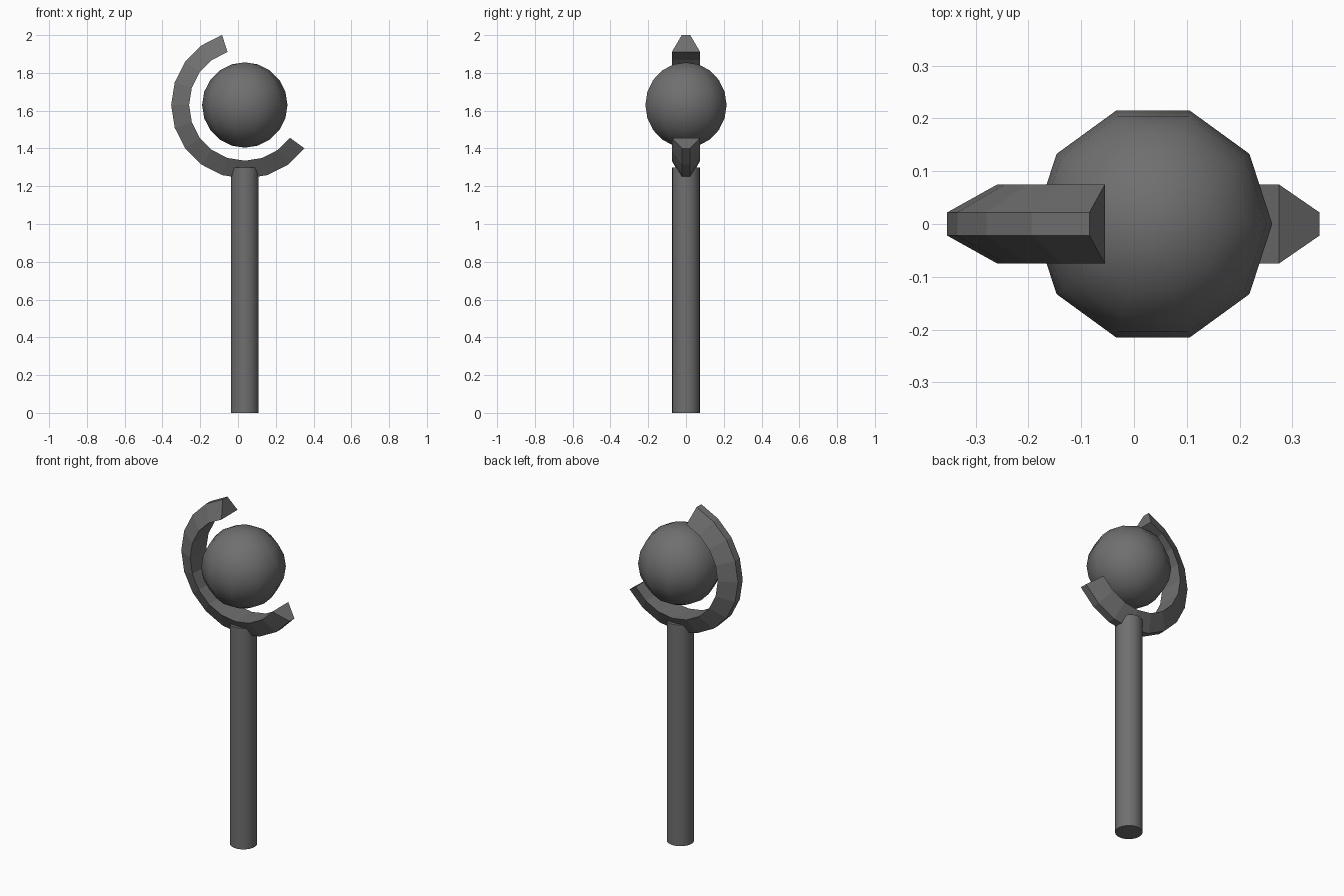
import bpy, bmesh
from math import sin, cos, pi, radians
from mathutils import Vector

cube = bpy.data.objects.get("Cube")
if cube:
    bpy.data.objects.remove(cube)

CENTRE = Vector((0.036, 0, 1.63))

grey = bpy.data.materials.new("dark_grey")
grey.use_nodes = True
colour = (0.16, 0.16, 0.16, 1)
grey.diffuse_color = colour
grey.node_tree.nodes["Principled BSDF"].inputs["Base Color"].default_value = colour


def swept(name, points, axis, angle, steps, origin, closed=False, smooth=None):
    """Spin a profile around an axis, weld it and cap any open ends."""
    bm = bmesh.new()
    verts = [bm.verts.new(p) for p in points]
    pairs = list(zip(verts, verts[1:]))
    if closed:
        pairs.append((verts[-1], verts[0]))
    edges = [bm.edges.new(p) for p in pairs]
    bmesh.ops.spin(bm, geom=verts + edges, cent=(0, 0, 0), axis=axis,
                   angle=angle, steps=steps)
    bmesh.ops.remove_doubles(bm, verts=bm.verts, dist=0.0001)
    bmesh.ops.holes_fill(bm, edges=[e for e in bm.edges if e.is_boundary], sides=4)
    bmesh.ops.recalc_face_normals(bm, faces=bm.faces)
    mesh = bpy.data.meshes.new(name)
    bm.to_mesh(mesh)
    bm.free()
    mesh.materials.append(grey)
    ob = bpy.data.objects.new(name, mesh)
    ob.location = origin
    bpy.context.collection.objects.link(ob)
    if smooth:
        bpy.ops.object.select_all(action='DESELECT')
        ob.select_set(True)
        bpy.context.view_layer.objects.active = ob
        bpy.ops.object.shade_smooth_by_angle(angle=radians(smooth))
    return ob


# Straight round shaft
R = 0.073
swept("shaft", [(0, 0, 0), (R, 0, 0), (R, 0, 1.3), (0, 0, 1.3)],
      (0, 0, 1), 2 * pi, 32, (CENTRE.x, 0, 0), smooth=40)

# Ten-sided smooth orb
R = 0.226
arc = [(R * sin(pi * i / 10), 0, -R * cos(pi * i / 10)) for i in range(11)]
swept("orb", arc, (0, 0, 1), 2 * pi, 10, CENTRE, smooth=60)

# Open crescent with a section that narrows outwards
start = radians(108)
section = [(0.295, -0.075), (0.39, -0.022), (0.39, 0.022), (0.295, 0.075)]
swept("crescent", [(r * cos(start), y, r * sin(start)) for r, y in section],
      (0, -1, 0), radians(216), 12, CENTRE, closed=True)
